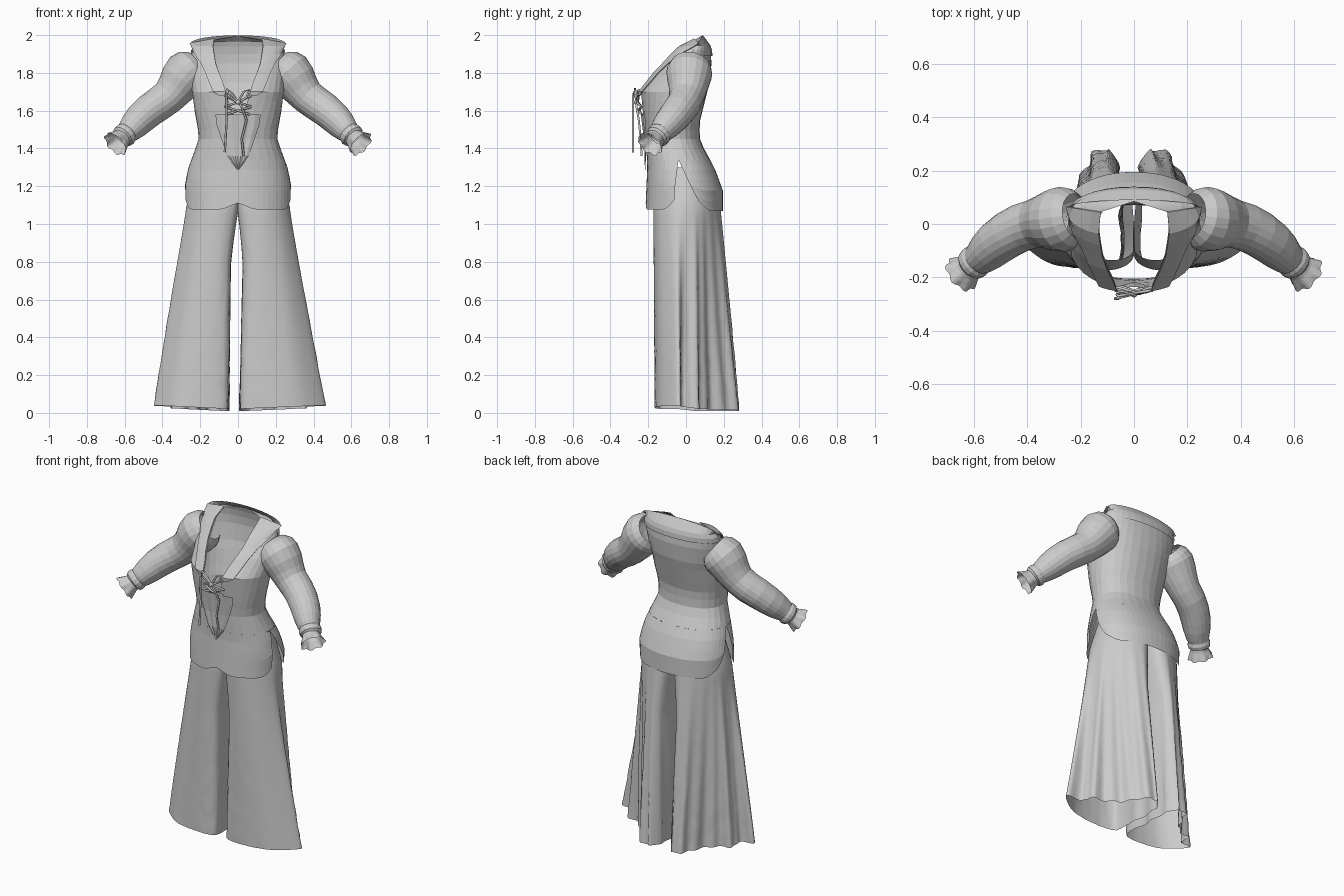
import bpy, bmesh, math, random
from mathutils import Vector

random.seed(4)
if "Cube" in bpy.data.objects:
    bpy.data.objects.remove(bpy.data.objects["Cube"])

GREY = (0.6, 0.6, 0.6, 1)
cloth = bpy.data.materials.new("grey_cloth")
cloth.use_nodes = True
cloth.diffuse_color = GREY
cloth.node_tree.nodes["Principled BSDF"].inputs["Base Color"].default_value = GREY


def lerp(table, z):
    """Linear lookup in a table of (z, value) pairs."""
    if z <= table[0][0]:
        return table[0][1]
    for (z0, v0), (z1, v1) in zip(table, table[1:]):
        if z <= z1:
            return v0 + (v1 - v0) * (z - z0) / (z1 - z0)
    return table[-1][1]


def sheet(name, rows, closed=False, smooth=False, thick=0.0):
    """Loft rows of points into a cloth sheet."""
    bm = bmesh.new()
    grid = [[bm.verts.new(p) for p in row] for row in rows]
    n = len(rows[0])
    for a, b in zip(grid, grid[1:]):
        for i in range(n if closed else n - 1):
            j = (i + 1) % n
            bm.faces.new((a[i], a[j], b[j], b[i]))
    bmesh.ops.remove_doubles(bm, verts=bm.verts, dist=0.0005)
    bmesh.ops.recalc_face_normals(bm, faces=bm.faces)
    mesh = bpy.data.meshes.new(name)
    bm.to_mesh(mesh)
    bm.free()
    mesh.materials.append(cloth)
    ob = bpy.data.objects.new(name, mesh)
    bpy.context.collection.objects.link(ob)
    for p in mesh.polygons:
        p.use_smooth = smooth
    if thick:
        mod = ob.modifiers.new("thickness", 'SOLIDIFY')
        mod.thickness, mod.offset = thick, 0


def tube(name, path, radii, sides=16, ruffle=0.0, smooth=False):
    """Sweep rings along a path; ruffle waves the last rings."""
    pts = [Vector(p) for p in path]
    rows = []
    for i, p in enumerate(pts):
        t = (pts[min(i + 1, len(pts) - 1)] - pts[max(i - 1, 0)]).normalized()
        u = t.cross(Vector((0, 1, 0))).normalized()
        v = t.cross(u)
        row = []
        for k in range(sides):
            a = math.tau * k / sides
            wave = ruffle * i / (len(pts) - 1) * math.cos(7 * a)
            r = radii[i] * (1 + wave)
            row.append(p + (u * math.cos(a) + v * math.sin(a)) * r + t * wave * 0.03)
        rows.append(row)
    sheet(name, rows, True, smooth)


# Tunic body profile: half width, front and back depth, neck opening
WIDTH = [(1.07, .283), (1.2, .285), (1.3, .262), (1.4, .225), (1.46, .205), (1.6, .23),
         (1.7, .243), (1.8, .25), (1.9, .245), (1.94, .235), (1.965, .18)]
FRONT = [(1.07, -.215), (1.3, -.205), (1.45, -.212), (1.6, -.23), (1.7, -.242),
         (1.8, -.168), (1.9, -.078), (1.94, -.035), (1.965, .015)]
BACK = [(1.07, .195), (1.18, .195), (1.3, .15), (1.4, .095), (1.46, .07), (1.55, .075),
        (1.65, .1), (1.75, .125), (1.85, .135), (1.92, .13), (1.965, .115)]
OPEN = [(1.5, 0), (1.56, .02), (1.68, .06), (1.75, .08), (1.84, .115), (1.94, .13)]
N = 2.2


def power(c, e):
    return math.copysign(abs(c) ** e, c)


def skin(z, a, grow=0.0):
    """Tunic surface point at height z, angle a from the front centre."""
    f, b = lerp(FRONT, z) - grow, lerp(BACK, z) + grow
    return ((lerp(WIDTH, z) + grow) * power(math.sin(a), 2 / N),
            (f + b) / 2 - (b - f) / 2 * power(math.cos(a), 2 / N), z)


def angle_x(z, x):
    return math.asin(min(1, x / lerp(WIDTH, z)) ** (N / 2))


def angle_y(z, y):
    f, b = lerp(FRONT, z), lerp(BACK, z)
    return math.acos(power(((f + b) / 2 - y) / ((b - f) / 2), N / 2))


def flip(p):
    return (-p[0], p[1], p[2])


def both(half):
    return half + [flip(p) for p in reversed(half)]


# Bodice with open neckline, ending on the shoulder and neck line
SEG = 14
rows = []
for z in [1.34, 1.4, 1.45, 1.5, 1.55, 1.6, 1.65, 1.7, 1.75, 1.8, 1.85, 1.9, 1.94, 1.965]:
    a0 = angle_x(z, lerp(OPEN, z))
    rows.append(both([skin(z, a0 + (math.pi - a0) * i / SEG) for i in range(SEG + 1)]))
rows.append(both([(.125 * (1 - t), .045 + .04 * t, 1.975 + .022 * t)
                  for t in (i / SEG for i in range(SEG + 1))]))
sheet("tunic_bodice", rows)

# Front and back skirt panels, with rounded corners at the side slits
SLIT_FRONT = [(1.08, -.065), (1.2, -.058), (1.34, -.04)]
SLIT_BACK = [(1.08, .09), (1.15, .05), (1.2, .025), (1.34, -.04)]
for name, slit, base in (("tunic_front_panel", SLIT_FRONT, 0), ("tunic_back_panel", SLIT_BACK, math.pi)):
    rows = []
    for v in range(6):
        row = []
        for k in range(-12, 13):
            u = abs(k) / 12
            hem = 1.068 + .05 * max(0, (u - .75) / .25) ** 2
            if base == 0:
                hem += .008 + .035 * max(0, 1 - u / .2)
            z = hem + (1.34 - hem) * v / 5
            a = base + (angle_y(z, lerp(slit, z)) - base) * u
            p = skin(z, a)
            row.append(p if k >= 0 else flip(p))
        rows.append(row)
    sheet(name, rows)

# Wide collar: two front lapels and a back yoke
LAPEL = [(1.68, .095), (1.7, .125), (1.76, .15), (1.84, .18), (1.9, .22), (1.94, .26)]
for side, s in (("left", 1), ("right", -1)):
    rows = []
    for z in (1.68, 1.7, 1.75, 1.8, 1.85, 1.9, 1.94):
        a0, a1 = angle_x(z, lerp(OPEN, z) - .004), angle_x(z, lerp(LAPEL, z))
        rows.append([skin(z, a0 + (a1 - a0) * i / 5, .012) for i in range(6)])
    rows.append([(.125 + .026 * i, .045 + .004 * i, 1.981 - .005 * i) for i in range(6)])
    sheet(side + "_lapel", [[(s * x, y, z) for x, y, z in r] for r in rows], thick=.005)
rows = [[skin(z, math.pi * (.5 + i / 16), .008) for i in range(17)] for z in (1.89, 1.92, 1.945)]
rows.append([(.25 * math.cos(math.pi * i / 16), .06 + .03 * math.sin(math.pi * i / 16),
              1.957 + .042 * math.sin(math.pi * i / 16)) for i in range(17)])
sheet("back_yoke", rows)

# Pointed front insert below the lacing
rows = []
for z, w in ((1.285, .002), (1.36, .055), (1.45, .085), (1.53, .11), (1.58, .115)):
    rows.append([skin(z, math.copysign(angle_x(z, abs(w * k / 4)), k), .008 + .004 * (k % 2))
                 for k in range(-4, 5)])
sheet("front_insert", rows)

# Sleeves, wrist bands and ruffled cuffs
SLEEVE = [(.215, .03, 1.845, .085), (.24, .025, 1.825, .112), (.27, .018, 1.8, .122), (.302, .014, 1.76, .115),
          (.335, .01, 1.712, .101), (.37, .002, 1.672, .092), (.42, -.012, 1.635, .09),
          (.47, -.038, 1.6, .088), (.515, -.07, 1.56, .084), (.548, -.1, 1.525, .077),
          (.575, -.125, 1.495, .066), (.598, -.14, 1.472, .055)]
BAND = [(.583, -.13, 1.487, .058), (.597, -.142, 1.473, .065), (.61, -.153, 1.462, .062), (.615, -.158, 1.456, .05)]
CUFF = [(.608, -.153, 1.463, .048), (.623, -.167, 1.448, .053), (.638, -.18, 1.434, .063), (.65, -.19, 1.423, .07)]
for side, s in (("left", 1), ("right", -1)):
    for part, data, ruffle, sides in (("sleeve", SLEEVE, 0, 20), ("wrist_band", BAND, 0, 16),
                                      ("ruffled_cuff", CUFF, .08, 42)):
        tube(f"{side}_{part}", [(s * x, y, z) for x, y, z, r in data],
             [r for *_, r in data], sides, ruffle)

# Flared trouser legs: lofted from a hip outline to a folded hem outline
HIP = [(0, -.12), (.05, -.165), (.13, -.172), (.2, -.145), (.245, -.1), (.268, -.05), (.273, 0),
       (.262, .05), (.24, .09), (.2, .13), (.14, .165), (.07, .18), (.02, .14), (0, .0)]
HEM = [(.03, -.1), (.06, -.15), (.18, -.165), (.31, -.15), (.4, -.1), (.46, -.035), (.37, -.02),
       (.36, .05), (.27, .09), (.2, .16), (.15, .255), (.08, .28), (.035, .2), (.035, .05)]


def smooth_loop(points, steps=6):
    """Closed Catmull-Rom loop through the points."""
    out, n = [], len(points)
    for i in range(n):
        p0, p1, p2, p3 = (Vector(points[(i + k) % n]) for k in (-1, 0, 1, 2))
        for j in range(steps):
            t = j / steps
            out.append(p1 + .5 * t * (p2 - p0 + t * (2 * p0 - 5 * p1 + 4 * p2 - p3
                                                     + t * (3 * (p1 - p2) + p3 - p0))))
    return out


hip, hem = smooth_loop(HIP), smooth_loop(HEM)
for side, s, shift, flare in (("left", 1, -.022, 1.06), ("right", -1, .022, .92)):
    rows = []
    for k in range(31):
        z = 1.3 - 1.28 * k / 30
        s1 = max(0, min(1, (1.1 - z) / 1.08))
        pinch = 1 - .22 * max(0, (z - 1.1) / .2)
        gap = .038 * max(0, min(1, (1.08 - z) / .3)) * (1 - s1)
        row = []
        for i, (h, e) in enumerate(zip(hip, hem)):
            p = h.lerp(e, s1)
            back = max(0, min(1, (p.y + .05) / .1))
            fold = back * s1 * .008 * math.sin(i * 1.05 + 2 * z) + random.uniform(-.002, .002) * s1
            inner = gap * max(0, 1 - p.x / .15)
            lift = s1 * (.02 * p.x / .45 - .012 * back)
            x = (p.x * (1 + (flare - 1) * s1) + inner) * pinch + fold + shift * s1
            row.append((s * x, p.y * pinch + fold, z + lift))
        rows.append(row)
    sheet(side + "_trouser_leg", rows, True, True)

# Lacing: crossed cords, bow loops and hanging ends
CORDS = {
    "cross_cord_a": [(-.07, -.235, 1.62), (0, -.255, 1.645), (.07, -.25, 1.68)],
    "cross_cord_b": [(.07, -.235, 1.62), (0, -.262, 1.645), (-.07, -.25, 1.68)],
    "cross_cord_c": [(-.06, -.232, 1.58), (0, -.25, 1.6), (.07, -.235, 1.62)],
    "cross_cord_d": [(.06, -.232, 1.58), (0, -.255, 1.6), (-.07, -.235, 1.62)],
    "right_bow_loop": [(0, -.26, 1.645), (-.03, -.265, 1.69), (-.06, -.27, 1.715),
                       (-.065, -.265, 1.69), (0, -.262, 1.64)],
    "left_bow_loop": [(0, -.26, 1.645), (.03, -.255, 1.7), (.06, -.25, 1.712),
                      (.045, -.255, 1.67), (0, -.262, 1.64)],
    "right_hanging_cord": [(0, -.262, 1.65), (-.05, -.275, 1.7), (-.063, -.28, 1.68),
                           (-.06, -.28, 1.55), (-.07, -.28, 1.38)],
    "left_hanging_cord": [(0, -.26, 1.65), (.02, -.262, 1.62), (.045, -.25, 1.55),
                          (.02, -.24, 1.45), (.03, -.235, 1.36)],
}
for name, path in CORDS.items():
    tube(name, path, [.006] * len(path), 6, smooth=True)
bpy.ops.mesh.primitive_uv_sphere_add(segments=10, ring_count=6, radius=.014, location=(0, -.262, 1.645))
knot = bpy.context.object
knot.name = "bow_knot"
knot.data.materials.append(cloth)
bpy.ops.object.shade_smooth()
